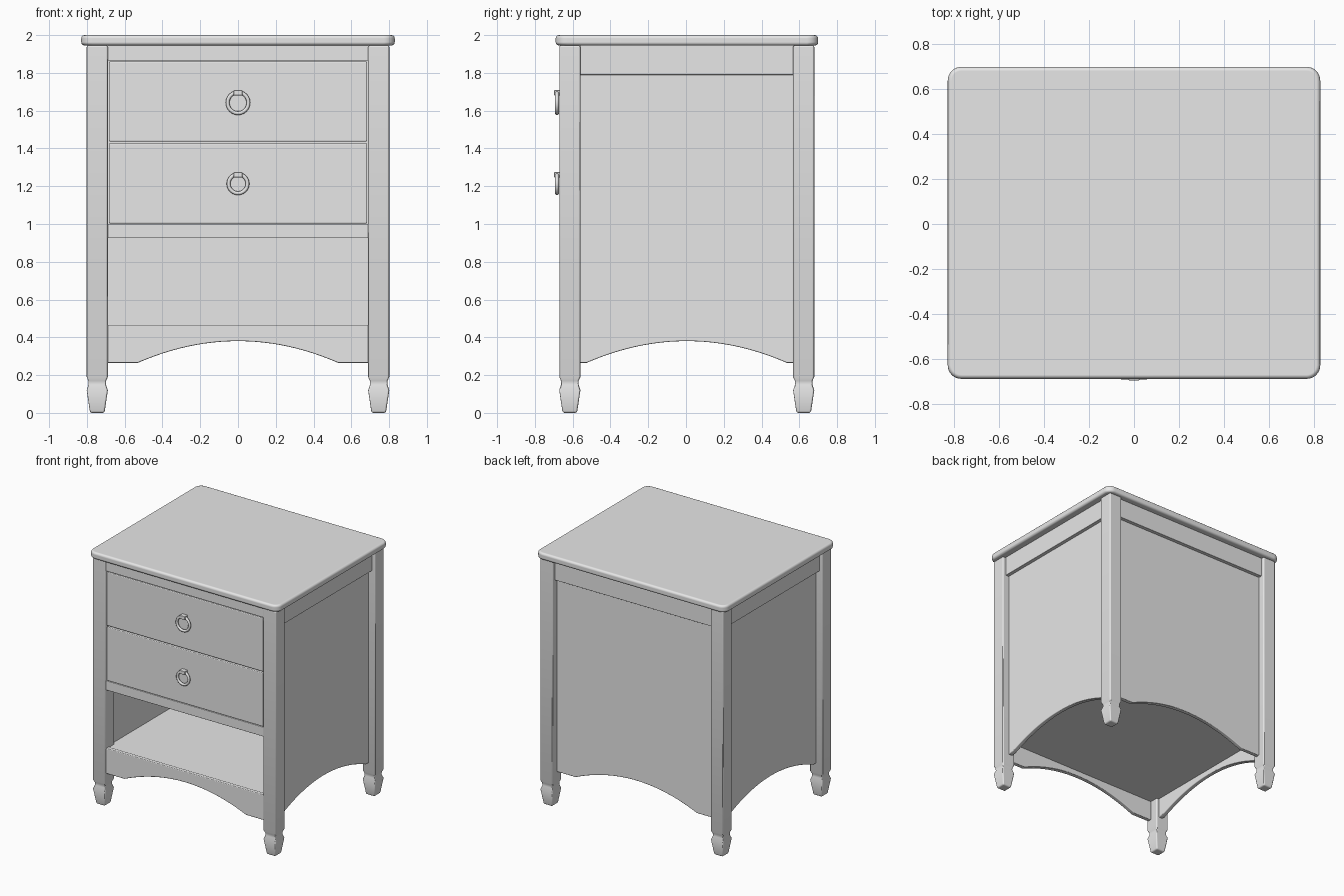
import bpy, bmesh, math
from mathutils import Vector

old = bpy.data.objects.get("Cube")
if old:
    bpy.data.objects.remove(old, do_unlink=True)

# One painted grey finish
GREY = (0.8, 0.8, 0.8, 1)
paint = bpy.data.materials.new("grey_paint")
paint.use_nodes = True
paint.diffuse_color = GREY
paint.node_tree.nodes["Principled BSDF"].inputs["Base Color"].default_value = GREY


def finish(name, bm, bevel=0.006):
    """Turn a bmesh into a painted object with softened edges."""
    bmesh.ops.recalc_face_normals(bm, faces=bm.faces)
    for f in bm.faces:
        f.smooth = True
    mesh = bpy.data.meshes.new(name)
    bm.to_mesh(mesh)
    bm.free()
    mesh.materials.append(paint)
    obj = bpy.data.objects.new(name, mesh)
    bpy.context.collection.objects.link(obj)
    if bevel:
        mod = obj.modifiers.new("soft_edges", "BEVEL")
        mod.width = bevel
        mod.segments = 3
        mod.limit_method = "ANGLE"
        mod.harden_normals = True
    return obj


def loft(name, rings, bevel):
    """Skin a list of equal-length point rings and cap both ends."""
    bm = bmesh.new()
    loops = [[bm.verts.new(p) for p in ring] for ring in rings]
    n = len(loops[0])
    for a, b in zip(loops, loops[1:]):
        for i in range(n):
            j = (i + 1) % n
            bm.faces.new((a[i], a[j], b[j], b[i]))
    bm.faces.new(loops[0])
    bm.faces.new(loops[-1])
    return finish(name, bm, bevel)


def prism(name, outline, axis, lo, hi, bevel=0.006):
    """Extrude a flat outline along an axis from lo to hi."""
    place = {
        "x": lambda u, v, t: (t, u, v),
        "y": lambda u, v, t: (u, t, v),
        "z": lambda u, v, t: (u, v, t),
    }[axis]
    return loft(name, [[place(u, v, t) for u, v in outline] for t in (lo, hi)], bevel)


def box(name, x0, x1, y0, y1, z0, z1, bevel=0.006):
    return prism(name, [(x0, y0), (x1, y0), (x1, y1), (x0, y1)], "z", z0, z1, bevel)


def arched(half, top, mid=0.0):
    """Board outline with a shallow arch cut in its lower edge."""
    foot, rise, span, steps = 0.265, 0.115, 0.53, 24
    pts = [(mid + half, foot), (mid + half, top), (mid - half, top), (mid - half, foot)]
    for i in range(steps + 1):
        t = 2 * i / steps - 1
        pts.append((mid + span * t, foot + rise * (1 - t * t)))
    return pts


def rounded_rect(hx, hy, cy, r, steps=8):
    pts = []
    for q, (sx, sy) in enumerate([(1, 1), (-1, 1), (-1, -1), (1, -1)]):
        for i in range(steps + 1):
            a = (q + i / steps) * math.pi / 2
            pts.append((sx * (hx - r) + r * math.cos(a),
                        cy + sy * (hy - r) + r * math.sin(a)))
    return pts


MID_Y = 0.004
LEG_X, LEG_Y, LEG_HALF = 0.745, 0.619, 0.056
INNER = LEG_X - LEG_HALF
INNER_Y = LEG_Y - LEG_HALF
OUT_X, FRONT, BACK = LEG_X + LEG_HALF, MID_Y - 0.675, MID_Y + 0.675
TOP_Z = 1.945

# Table top
prism("table_top", rounded_rect(0.83, 0.695, 0.005, 0.06), "z", TOP_Z, 2.0, 0.018)

# Square legs with waisted, tapered feet
leg_profile = [(0.0, 0.036), (0.012, 0.04), (0.12, 0.056), (0.15, 0.046),
               (0.17, 0.047), (0.19, 0.056), (TOP_Z, 0.056)]
for side, sx in (("left", 1), ("right", -1)):
    for end, sy in (("front", -1), ("back", 1)):
        rings = [[(sx * LEG_X + a * h, MID_Y + sy * LEG_Y + b * h, z)
                  for a, b in ((-1, -1), (1, -1), (1, 1), (-1, 1))]
                 for z, h in leg_profile]
        loft(f"{end}_{side}_leg", rings, 0.009)

# Recessed arched panels with a thicker rail above, on the sides and back
RAIL_Z, PANEL_IN, RAIL_IN, THICK = 1.79, 0.055, 0.027, 0.035
for side, sx in (("left", 1), ("right", -1)):
    outer = OUT_X - PANEL_IN
    prism(f"{side}_side_panel", arched(INNER_Y + 0.003, TOP_Z - 0.02, MID_Y), "x",
          *sorted((sx * outer, sx * (outer - THICK))))
    xs = sorted((sx * (OUT_X - RAIL_IN), sx * (outer - THICK)))
    box(f"{side}_side_rail", *xs, MID_Y - INNER_Y - 0.003, MID_Y + INNER_Y + 0.003,
        RAIL_Z, TOP_Z, 0.003)
back_out = BACK - PANEL_IN
prism("back_panel", arched(INNER + 0.003, TOP_Z - 0.02), "y", back_out - THICK, back_out)
box("back_rail", -INNER - 0.003, INNER + 0.003, back_out - THICK, BACK - RAIL_IN,
    RAIL_Z, TOP_Z, 0.003)

# Front rails, arched apron and open shelf
FACE = FRONT + 0.01
SHELF_Z = 0.46
box("front_top_rail", -INNER - 0.003, INNER + 0.003, FACE, FACE + 0.05, 1.865, TOP_Z, 0.003)
box("front_lower_rail", -INNER - 0.003, INNER + 0.003, FACE, FACE + 0.05, 0.925, 1.0, 0.003)
prism("front_apron", arched(INNER + 0.003, 0.465), "y", FACE, FACE + 0.035)
box("shelf", -INNER - 0.02, INNER + 0.02, FACE + 0.03, back_out - 0.02, 0.42, SHELF_Z, 0)
box("drawer_floor", -INNER - 0.02, INNER + 0.02, FACE + 0.04, back_out - 0.02, 0.96, 0.995, 0)


def ring_pull(name, z, radius):
    """Hanging ring made of a swept circle, with a small mounting tab."""
    tube, major, minor = 0.01, 40, 10
    bm = bmesh.new()
    verts = []
    for i in range(major):
        a = 2 * math.pi * i / major
        for j in range(minor):
            b = 2 * math.pi * j / minor
            r = radius - tube + tube * math.cos(b)
            verts.append(bm.verts.new((r * math.cos(a), FRONT - 0.012 + tube * math.sin(b),
                                       z + r * math.sin(a))))
    for i in range(major):
        for j in range(minor):
            i2, j2 = (i + 1) % major, (j + 1) % minor
            bm.faces.new([verts[p * minor + q] for p, q in ((i, j), (i2, j), (i2, j2), (i, j2))])
    finish(name + "_ring", bm, 0)
    box(name + "_tab", -0.024, 0.024, FRONT - 0.027, FACE + 0.01,
        z + radius - 0.026, z + radius + 0.002, 0.004)


# Two drawers: front board, open box behind it and a ring pull
for name, z0, z1, pull_z, pull_r in (("upper", 1.437, 1.86, 1.642, 0.065),
                                     ("lower", 1.003, 1.427, 1.213, 0.06)):
    w = INNER - 0.005
    box(f"{name}_drawer_front", -w, w, FACE - 0.002, FACE + 0.04, z0, z1)
    box(f"{name}_drawer_box", -w + 0.03, w - 0.03, FACE + 0.04, back_out - 0.08,
        z0 + 0.02, z1 - 0.04, 0)
    ring_pull(f"{name}_pull", pull_z, pull_r)

# Flat shading on the plain unbevelled boards
for obj in bpy.context.scene.objects:
    if obj.name in ("shelf", "drawer_floor") or obj.name.endswith("drawer_box"):
        for p in obj.data.polygons:
            p.use_smooth = False
